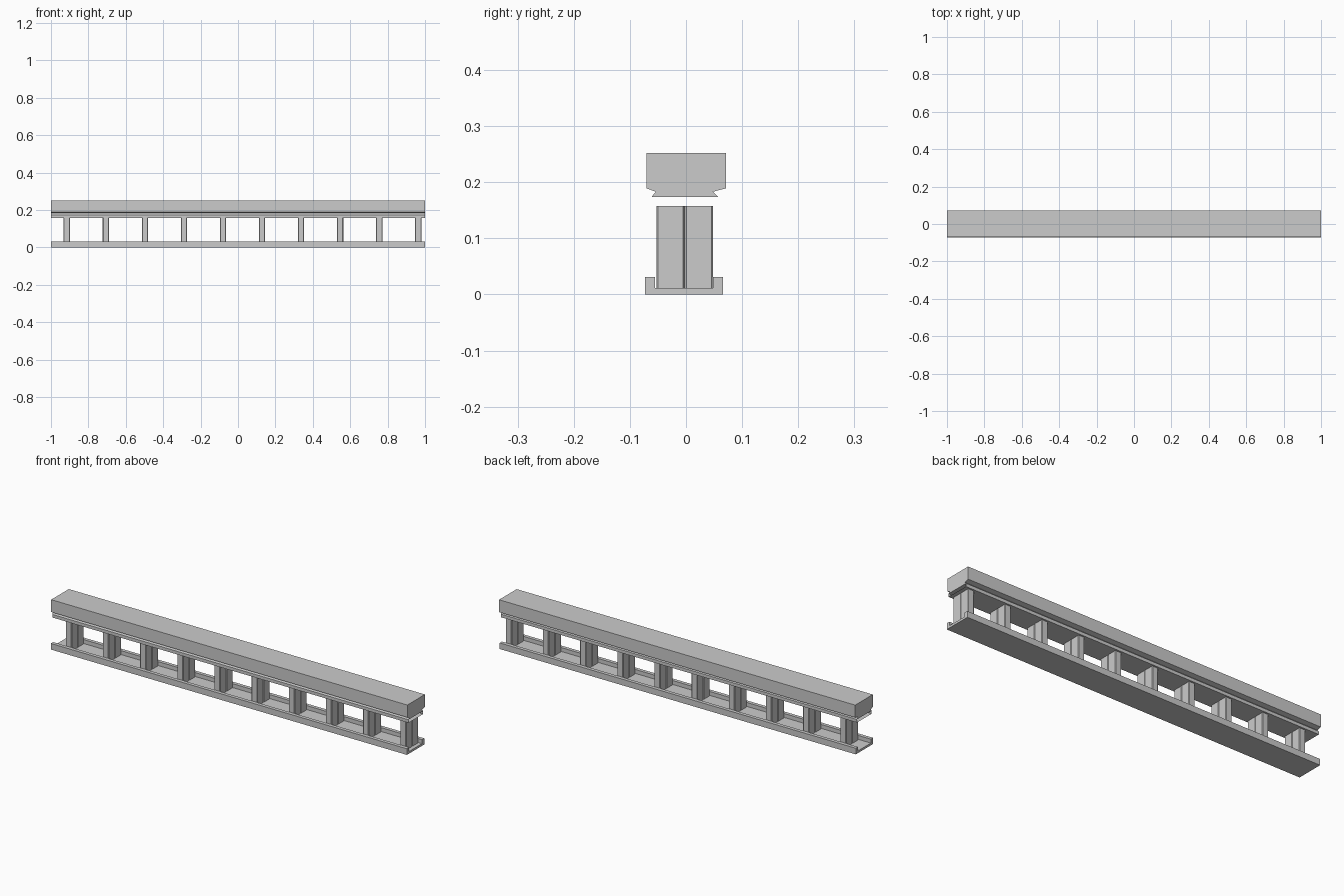
import bpy, bmesh

if "Cube" in bpy.data.objects:
    bpy.data.objects.remove(bpy.data.objects["Cube"])


def extrude(name, profile, to_3d, vec, closed=True, caps=True):
    """Sweep a 2D profile along a vector, optionally leaving the ends open."""
    bm = bmesh.new()
    a = [bm.verts.new(to_3d(p)) for p in profile]
    b = [bm.verts.new([c + d for c, d in zip(to_3d(p), vec)]) for p in profile]
    n = len(profile)
    for i in range(n if closed else n - 1):
        j = (i + 1) % n
        bm.faces.new((a[i], a[j], b[j], b[i]))
    if caps:
        bm.faces.new(a[::-1])
        bm.faces.new(b)
    bmesh.ops.recalc_face_normals(bm, faces=bm.faces)
    mesh = bpy.data.meshes.new(name)
    bm.to_mesh(mesh)
    bm.free()
    obj = bpy.data.objects.new(name, mesh)
    bpy.context.collection.objects.link(obj)
    return obj


def rail(name, profile, **kw):
    return extrude(name, profile, lambda p: (-1, p[0], p[1]), (2, 0, 0), **kw)


# Bottom channel with raised lips
rail("bottom_channel", [(-0.073, 0), (0.066, 0), (0.066, 0.031), (0.048, 0.031),
                        (0.048, 0.011), (-0.055, 0.011), (-0.055, 0.031), (-0.073, 0.031)])

# Top beam with undercut neck
rail("top_beam", [(-0.070, 0.252), (-0.070, 0.189), (-0.054, 0.183), (-0.061, 0.174),
                  (0.057, 0.174), (0.048, 0.183), (0.071, 0.189), (0.071, 0.252)])

# Thin open-ended tray below the beam
rail("under_beam_tray", [(-0.061, 0.174), (-0.061, 0.158), (0.057, 0.158), (0.057, 0.174)],
     closed=False, caps=False)

# Posts: chamfered corners and a V groove down each wide face
W, Y0, Y1, YC, C, G = 0.017, -0.053, 0.048, -0.0025, 0.003, 0.003
half = [(W - C, Y0), (W, Y0 + C), (W, YC - G), (W - 0.005, YC), (W, YC + G), (W, Y1 - C), (W - C, Y1)]
post_profile = half + [(-x, y) for x, y in reversed(half)]
first = extrude("post", post_profile, lambda p: (p[0], p[1], 0.011), (0, 0, 0.147))
first.location.x = -0.915
for i in range(1, 10):
    post = bpy.data.objects.new("post", first.data)
    post.location.x = -0.915 + i * 0.2087
    bpy.context.collection.objects.link(post)
